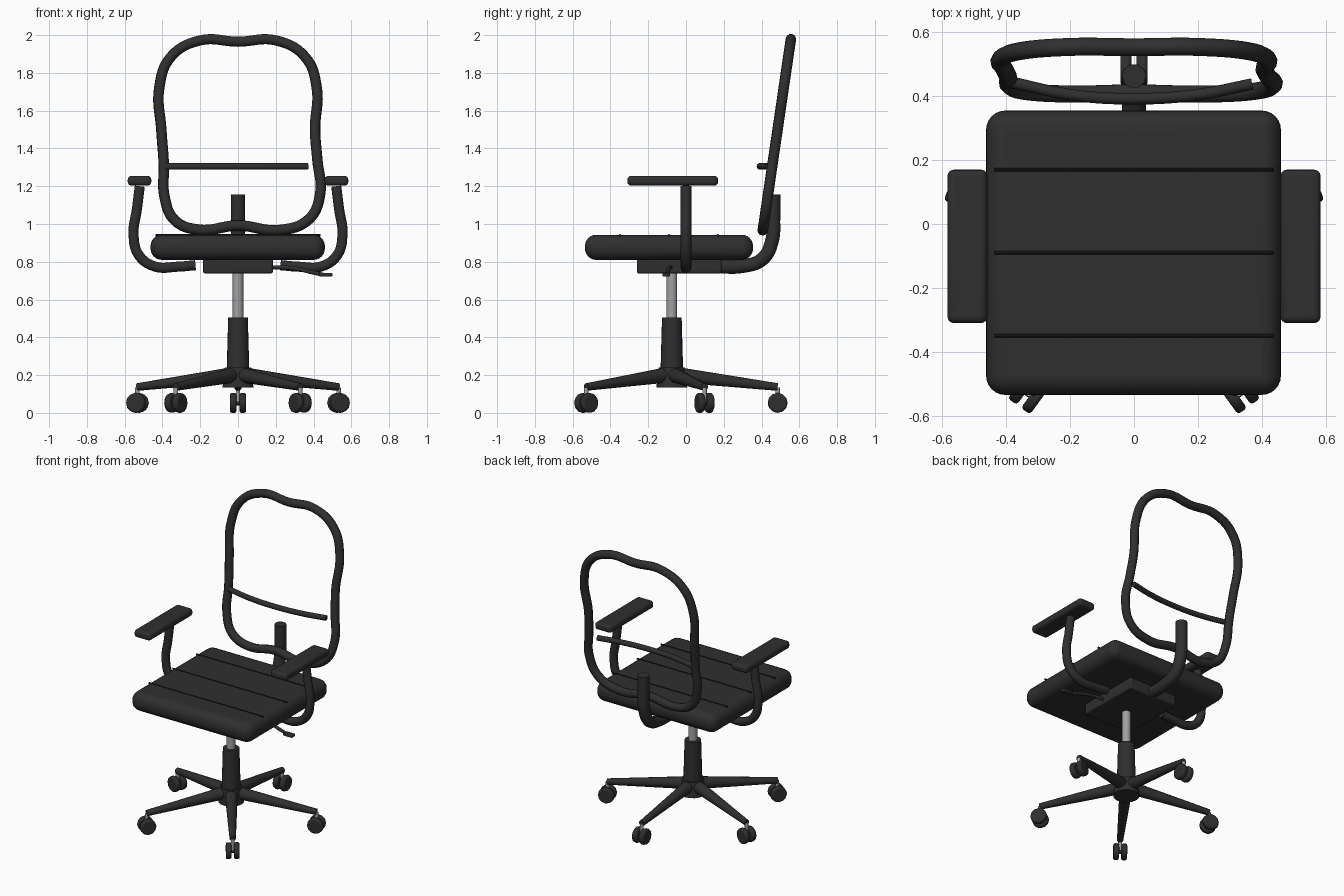
import bpy, math
from mathutils import Vector, Matrix

if "Cube" in bpy.data.objects:
    bpy.data.objects.remove(bpy.data.objects["Cube"])


def material(name, v):
    m = bpy.data.materials.new(name)
    m.diffuse_color = (v, v, v, 1)
    m.use_nodes = True
    m.node_tree.nodes["Principled BSDF"].inputs["Base Color"].default_value = m.diffuse_color
    return m


BLACK = material("matte black", 0.028)
SEAM = material("seam black", 0.012)
STEEL = material("light steel", 0.36)
CY = -0.075  # y of the central column


def finish(ob, name, mat):
    ob.name = name
    ob.data.materials.clear()
    ob.data.materials.append(mat)
    bpy.ops.object.select_all(action='DESELECT')
    ob.select_set(True)
    bpy.context.view_layer.objects.active = ob
    bpy.ops.object.shade_smooth_by_angle(angle=math.radians(40))
    return ob


def bevel(ob, width, segments):
    m = ob.modifiers.new("bevel", 'BEVEL')
    m.width, m.segments, m.limit_method = width, segments, 'ANGLE'


def box(name, lo, hi, mat, width, segments=4):
    lo, hi = Vector(lo), Vector(hi)
    bpy.ops.mesh.primitive_cube_add(size=1)
    ob = bpy.context.object
    ob.data.transform(Matrix.Translation((lo + hi) / 2) @ Matrix.Diagonal((*(hi - lo), 1)))
    bevel(ob, width, segments)
    return finish(ob, name, mat)


def cone(name, a, b, r1, r2, mat, sides=16, edge=0):
    a, b = Vector(a), Vector(b)
    bpy.ops.mesh.primitive_cone_add(vertices=sides, radius1=r1, radius2=r2, depth=(b - a).length)
    ob = bpy.context.object
    rot = (b - a).to_track_quat('Z', 'Y').to_matrix().to_4x4()
    ob.data.transform(Matrix.Translation((a + b) / 2) @ rot)
    if edge:
        bevel(ob, edge, 2)
    return finish(ob, name, mat)


def tube(name, pts, r, mat, closed=False):
    cu = bpy.data.curves.new(name, 'CURVE')
    cu.dimensions = '3D'
    cu.bevel_depth, cu.bevel_resolution, cu.use_fill_caps = r, 3, True
    cu.resolution_u = 8
    sp = cu.splines.new('BEZIER')
    sp.bezier_points.add(len(pts) - 1)
    for p, co in zip(sp.bezier_points, pts):
        p.co = co
        p.handle_left_type = p.handle_right_type = 'AUTO'
    sp.use_cyclic_u = closed
    ob = bpy.data.objects.new(name, cu)
    bpy.context.collection.objects.link(ob)
    bpy.ops.object.select_all(action='DESELECT')
    ob.select_set(True)
    bpy.context.view_layer.objects.active = ob
    bpy.ops.object.convert(target='MESH')
    return finish(bpy.context.object, name, mat)


# Five-star base with twin-wheel casters
for i in range(5):
    a = math.radians(90 + 72 * i)
    d = Vector((math.cos(a), math.sin(a), 0))
    t = Vector((-d.y, d.x, 0))
    c = Vector((0, CY, 0))
    tip = c + d * 0.56
    up = Vector((0, 0, 1))
    cone(f"base_leg_{i}", c + up * 0.205, tip + up * 0.137, 0.042, 0.02, BLACK, 12)
    cone(f"caster_stem_{i}", tip + up * 0.05, tip + up * 0.135, 0.012, 0.012, STEEL, 10)
    hub = tip + up * 0.053
    cone(f"caster_axle_{i}", hub - t * 0.02, hub + t * 0.02, 0.014, 0.014, BLACK, 10)
    for s in (-1, 1):
        cone(f"caster_wheel_{i}_{'a' if s < 0 else 'b'}", hub + t * s * 0.008, hub + t * s * 0.043,
             0.053, 0.053, BLACK, 12, 0.01)

# Central column
cone("base_hub", (0, CY, 0.135), (0, CY, 0.24), 0.082, 0.07, BLACK, 16)
cone("column_cover", (0, CY, 0.22), (0, CY, 0.505), 0.06, 0.052, BLACK, 20)
cone("gas_lift", (0, CY, 0.49), (0, CY, 0.76), 0.028, 0.028, STEEL, 20)

# Seat, stitched seams and mechanism underneath
box("seat", (-0.463, -0.535, 0.81), (0.46, 0.355, 0.943), BLACK, 0.06, 6)
for i, y in enumerate((0.17, -0.09, -0.35)):
    cone(f"seat_seam_{i}", (-0.437, y, 0.941), (0.437, y, 0.941), 0.006, 0.006, SEAM, 8)
box("seat_mechanism", (-0.185, -0.26, 0.738), (0.185, 0.188, 0.82), BLACK, 0.01, 2)

# Height lever on the right
tube("height_lever", [(0.15, -0.08, 0.772), (0.3, -0.09, 0.765), (0.4, -0.1, 0.742), (0.45, -0.105, 0.732)],
     0.011, BLACK)
box("lever_handle", (0.43, -0.125, 0.722), (0.5, -0.085, 0.741), BLACK, 0.006, 2)

# Armrests
for s, side in ((-1, "left"), (1, "right")):
    path = [(0.52, 1.20), (0.535, 1.08), (0.553, 0.945), (0.525, 0.835),
            (0.44, 0.775), (0.32, 0.774), (0.225, 0.782)]
    tube(f"arm_tube_{side}", [(s * x, 0, z) for x, z in path], 0.028, BLACK)
    x1, x2 = sorted((s * 0.459, s * 0.584))
    box(f"arm_pad_{side}", (x1, -0.31, 1.203), (x2, 0.17, 1.255), BLACK, 0.02, 4)

# Back support post
tube("back_support", [(0, 0.14, 0.777), (0, 0.3, 0.777), (0, 0.405, 0.815),
                      (0, 0.455, 0.91), (0, 0.463, 1.03), (0, 0.463, 1.155)], 0.038, BLACK)

# Backrest frame: leaning closed loop
outline = [(0, 1.965), (0.2, 1.972), (0.355, 1.885), (0.417, 1.72), (0.408, 1.5), (0.42, 1.34),
           (0.435, 1.16), (0.375, 1.025), (0.22, 0.968), (0, 0.992), (-0.21, 0.97), (-0.335, 1.02),
           (-0.388, 1.14), (-0.393, 1.32), (-0.406, 1.5), (-0.417, 1.72), (-0.355, 1.885), (-0.2, 1.972)]
tube("back_frame", [(x, 0.407 + 0.147 * (z - 0.97), z) for x, z in outline], 0.028, BLACK, True)

# Lumbar bar
tube("lumbar_bar", [(-0.39, 0.445, 1.305), (-0.2, 0.405, 1.305), (0, 0.392, 1.305),
                    (0.2, 0.405, 1.305), (0.37, 0.438, 1.305)], 0.018, BLACK)
